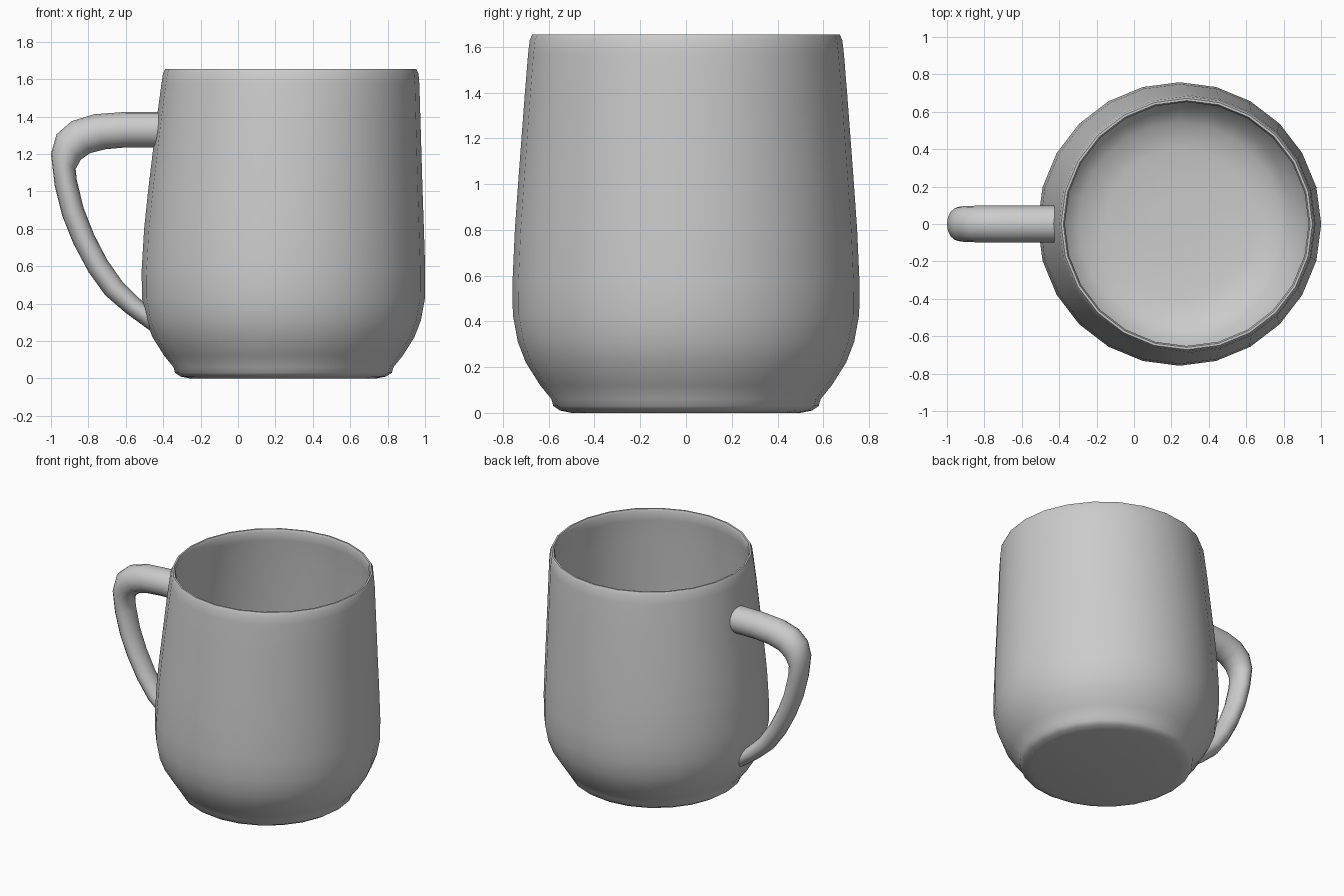
import bpy, bmesh, math


def loft(name, rings, cap_start=False, cap_end=False):
    """Skin a list of equally sized point rings into one smooth object."""
    bm = bmesh.new()
    loops = [[bm.verts.new(p) for p in ring] for ring in rings]
    n = len(loops[0])
    for a, b in zip(loops, loops[1:]):
        for i in range(n):
            j = (i + 1) % n
            bm.faces.new((a[i], a[j], b[j], b[i]))
    if cap_start:
        bm.faces.new(loops[0][::-1])
    if cap_end:
        bm.faces.new(loops[-1])
    bmesh.ops.recalc_face_normals(bm, faces=bm.faces)
    mesh = bpy.data.meshes.new(name)
    bm.to_mesh(mesh)
    bm.free()
    obj = bpy.data.objects.new(name, mesh)
    bpy.context.collection.objects.link(obj)
    bpy.context.view_layer.objects.active = obj
    obj.select_set(True)
    bpy.ops.object.shade_smooth_by_angle(angle=math.radians(50))
    obj.select_set(False)
    return obj


# Mug body: (centre x, radius, z), outside from foot to rim, then down inside
profile = [
    (0.243, 0.50, 0.0), (0.243, 0.55, 0.01), (0.243, 0.58, 0.03),
    (0.243, 0.588, 0.06), (0.243, 0.637, 0.12), (0.243, 0.70, 0.22),
    (0.243, 0.735, 0.31), (0.243, 0.757, 0.43), (0.243, 0.758, 0.58),
    (0.246, 0.748, 0.80), (0.253, 0.734, 1.0), (0.262, 0.719, 1.2),
    (0.271, 0.704, 1.4), (0.280, 0.690, 1.57), (0.282, 0.683, 1.63),
    (0.282, 0.672, 1.653), (0.282, 0.660, 1.653), (0.282, 0.652, 1.635),
    (0.280, 0.660, 1.57), (0.271, 0.676, 1.4), (0.253, 0.706, 1.0),
    (0.246, 0.720, 0.80), (0.243, 0.730, 0.58), (0.243, 0.728, 0.43),
    (0.243, 0.705, 0.31), (0.243, 0.672, 0.23), (0.243, 0.61, 0.14),
    (0.243, 0.54, 0.08), (0.243, 0.40, 0.05), (0.243, 0.15, 0.04),
]
SIDES = 24
angles = [2 * math.pi * i / SIDES for i in range(SIDES)]
loft("mug_body",
     [[(c + r * math.cos(a), r * math.sin(a), z) for a in angles]
      for c, r, z in profile],
     cap_start=True, cap_end=True)

# Handle: outer edge x, z, inner edge x, z and half width of each section
sections = [
    (-0.42, 1.425, -0.42, 1.235, 0.098),
    (-0.60, 1.425, -0.60, 1.235, 0.098),
    (-0.77, 1.412, -0.71, 1.225, 0.098),
    (-0.89, 1.375, -0.79, 1.205, 0.098),
    (-0.97, 1.305, -0.84, 1.17, 0.096),
    (-1.00, 1.20, -0.868, 1.12, 0.092),
    (-0.98, 1.03, -0.862, 1.06, 0.088),
    (-0.94, 0.87, -0.825, 0.91, 0.084),
    (-0.88, 0.72, -0.77, 0.77, 0.080),
    (-0.80, 0.57, -0.70, 0.635, 0.077),
    (-0.71, 0.445, -0.62, 0.52, 0.075),
    (-0.60, 0.35, -0.53, 0.43, 0.073),
    (-0.47, 0.255, -0.48, 0.385, 0.072),
]
N = 16
rings = []
for ox, oz, ix, iz, w in sections:
    ring = []
    for k in range(N):
        a = 2 * math.pi * k / N
        t = (1 - math.cos(a)) / 2
        ring.append((ox + (ix - ox) * t, w * math.sin(a), oz + (iz - oz) * t))
    rings.append(ring)
loft("mug_handle", rings)
